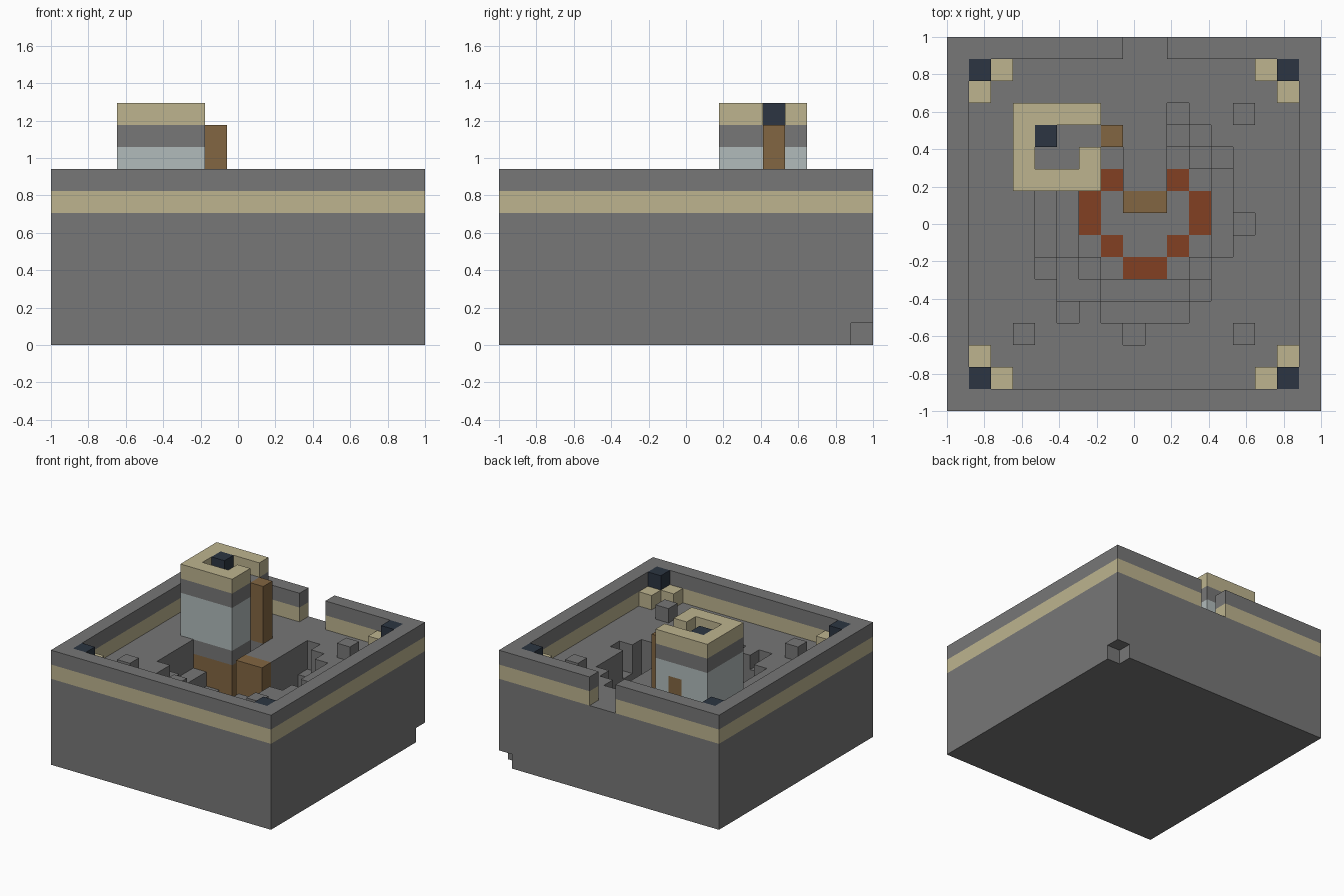
import bpy, bmesh
from math import hypot
from mathutils import Vector

if "Cube" in bpy.data.objects:
    bpy.data.objects.remove(bpy.data.objects["Cube"])

N = 17            # blocks along each side
U = 2 / N         # size of one block
FLOOR = 6         # courtyard level, in blocks


def material(name, rgb):
    m = bpy.data.materials.new(name)
    m.use_nodes = True
    m.diffuse_color = (*rgb, 1)
    node = next(n for n in m.node_tree.nodes if n.type == "BSDF_PRINCIPLED")
    node.inputs["Base Color"].default_value = (*rgb, 1)
    node.inputs["Roughness"].default_value = 0.9
    return m


grey = material("stone grey", (0.184, 0.184, 0.184))
sand = material("sand", (0.51, 0.456, 0.275))
pale = material("pale stone", (0.44, 0.497, 0.497))
wood = material("wood brown", (0.223, 0.133, 0.054))
ember = material("ember orange", (0.223, 0.05, 0.016))
navy = material("dark navy", (0.025, 0.036, 0.054))

# Every filled block, mapped to its part; later parts replace earlier ones
grid = {}
part_material = {}


def fill(part, mat, xs, ys, zs):
    part_material[part] = mat
    for x in range(*xs):
        for y in range(*ys):
            for z in range(*zs):
                grid[x, y, z] = part


def clear(xs, ys, zs):
    for x in range(*xs):
        for y in range(*ys):
            for z in range(*zs):
                grid.pop((x, y, z), None)


# Solid base with one chipped lower corner
fill("base", grey, (0, N), (0, N), (0, FLOOR))
clear((N - 1, N), (N - 1, N), (0, 1))

# Stepped pit: column range for each row, deeper towards the middle
pit_rows = {3: (8, 9), 4: (7, 11), 5: (5, 12), 6: (4, 12), 7: (4, 13), 8: (4, 14),
            9: (4, 13), 10: (7, 13), 11: (7, 13), 12: (10, 12), 13: (10, 11)}


def pit_level(x, y):
    r = hypot(x + 0.5 - 9, y + 0.5 - 9)
    return 2 if r < 3.2 else 3 if r < 4.1 else 4 if r < 5.1 else 5


for y, (start, end) in pit_rows.items():
    for x in range(start, end):
        clear((x, x + 1), (y, y + 1), (pit_level(x, y), FLOOR))
clear((5, 6), (4, 5), (5, FLOOR))

# Ring of embers at the bottom of the pit
for x in range(6, 12):
    for y in range(6, 11):
        if 2.0 < hypot(x - 8.5, y - 8.5) < 2.6:
            fill("ember_ring", ember, (x, x + 1), (y, y + 1), (1, 2))

# Walkway from the gate to the wooden landing over the pit
fill("walkway", grey, (8, 10), (10, 14), (2, FLOOR))
fill("landing", wood, (8, 10), (9, 10), (2, FLOOR))

# Outer wall in two courses, with the gate at the back
for part, mat, z in (("wall_band", sand, FLOOR), ("wall_top", grey, FLOOR + 1)):
    fill(part, mat, (0, N), (0, N), (z, z + 1))
    clear((1, N - 1), (1, N - 1), (z, z + 1))
    clear((8, 10), (N - 1, N), (z, z + 1))

# Corner posts, each with a cap and two buttresses
for cx, dx in ((1, 1), (15, -1)):
    for cy, dy in ((1, 1), (15, -1)):
        for x, y in ((cx, cy), (cx + dx, cy), (cx, cy + dy)):
            fill("corner_buttresses", sand, (x, x + 1), (y, y + 1), (6, 7))
        fill("corner_caps", navy, (cx, cx + 1), (cy, cy + 1), (7, 8))

# Loose stones in the courtyard
for x, y in ((3, 3), (13, 3), (13, 13)):
    fill("courtyard_stones", grey, (x, x + 1), (y, y + 1), (6, 7))

# Tower: cellar, body, grey course, open parapet, beacon
fill("tower_cellar", wood, (4, 7), (10, 11), (2, 5))
fill("tower_body", pale, (3, 7), (10, 14), (6, 9))
fill("tower_course", grey, (3, 7), (10, 14), (9, 10))
fill("tower_parapet", sand, (3, 7), (10, 14), (10, 11))
clear((4, 6), (11, 13), (10, 11))
clear((6, 7), (12, 13), (10, 11))
fill("tower_beacon", navy, (4, 5), (12, 13), (10, 11))
fill("tower_door", wood, (5, 6), (13, 14), (6, 8))
fill("tower_ladder", wood, (7, 8), (12, 13), (6, 10))

# Build each part from the block faces that touch open air
AXES = [Vector(a) for a in ((1, 0, 0), (0, 1, 0), (0, 0, 1))]
for part, mat in part_material.items():
    bm = bmesh.new()
    for cell in (c for c, p in grid.items() if p == part):
        middle = Vector(cell) + Vector((0.5, 0.5, 0.5))
        for i in range(3):
            for sign in (1, -1):
                n = AXES[i] * sign
                if tuple(int(v) for v in Vector(cell) + n) in grid:
                    continue
                a = AXES[(i + 1) % 3] / 2
                b = AXES[(i + 2) % 3] / 2 * sign
                c = middle + n / 2
                bm.faces.new([bm.verts.new(p * U - Vector((1, 1, 0)))
                              for p in (c - a - b, c + a - b, c + a + b, c - a + b)])
    bmesh.ops.remove_doubles(bm, verts=bm.verts, dist=U / 100)
    mesh = bpy.data.meshes.new(part)
    bm.to_mesh(mesh)
    bm.free()
    mesh.materials.append(mat)
    bpy.context.collection.objects.link(bpy.data.objects.new(part, mesh))
